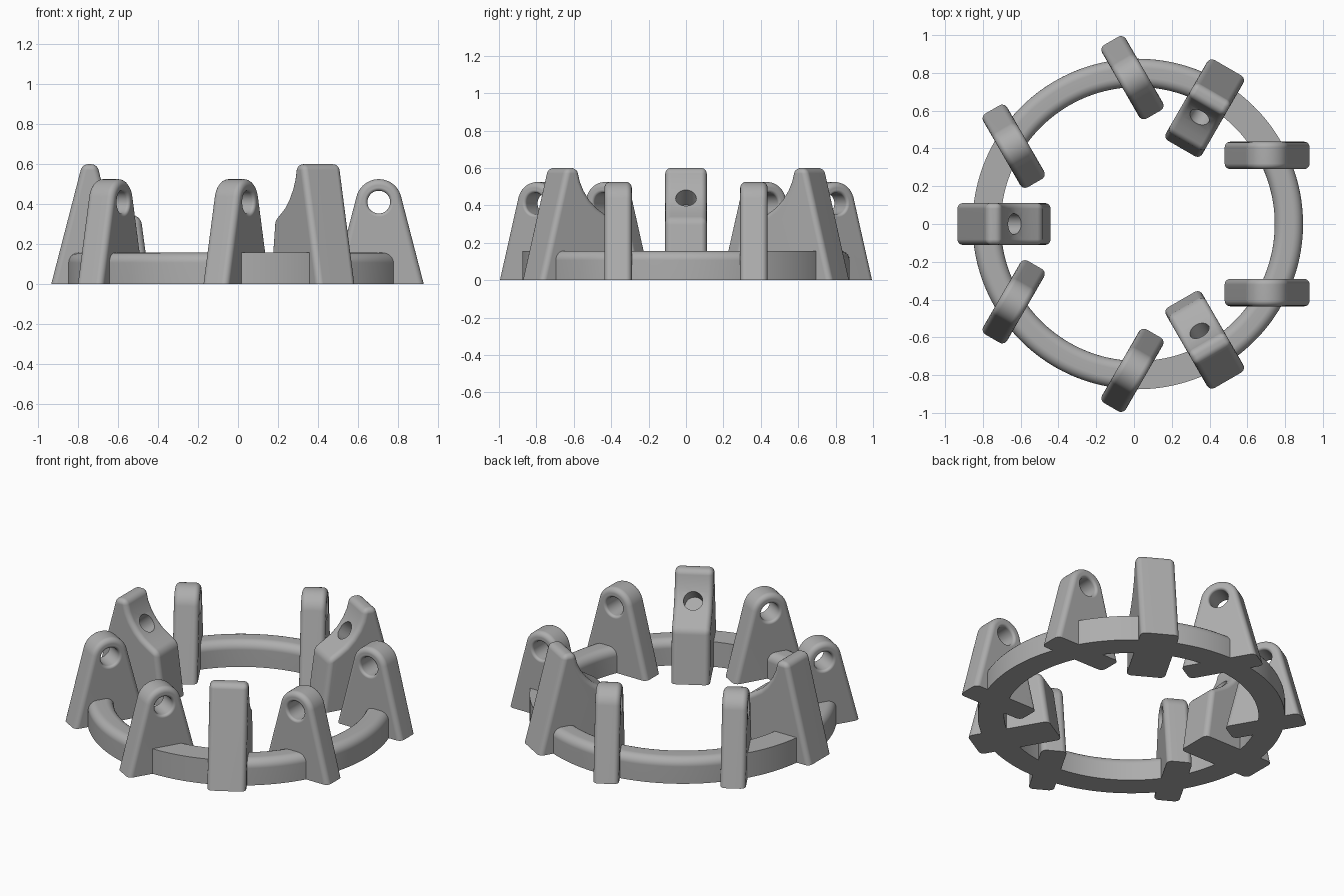
import bpy
import bmesh
from math import sin, cos, pi, radians
from mathutils import Matrix

cube = bpy.data.objects.get("Cube")
if cube:
    bpy.data.objects.remove(cube, do_unlink=True)

CENTRE_X = 0.02
R_IN, R_OUT, RING_H, FILLET = 0.725, 0.875, 0.157, 0.05

grey = bpy.data.materials.new("plain grey")
grey.use_nodes = True
grey.diffuse_color = (0.42, 0.42, 0.42, 1)
grey.node_tree.nodes["Principled BSDF"].inputs["Base Color"].default_value = grey.diffuse_color


def to_mesh(bm, name):
    bmesh.ops.recalc_face_normals(bm, faces=bm.faces)
    me = bpy.data.meshes.new(name)
    bm.to_mesh(me)
    bm.free()
    me.materials.append(grey)
    return me


def place(name, me, angle=0.0):
    ob = bpy.data.objects.new(name, me)
    ob.location.x = CENTRE_X
    ob.rotation_euler.z = angle
    bpy.context.collection.objects.link(ob)
    me.shade_smooth()
    me.set_sharp_from_angle(angle=radians(35))
    wn = ob.modifiers.new("even normals", 'WEIGHTED_NORMAL')
    wn.keep_sharp = True
    return ob


def rounded_prism(profile, y0, y1, radius):
    """Extrude an x-z profile along y and round every sharp edge off the floor."""
    bm = bmesh.new()
    face = bm.faces.new([bm.verts.new((x, y0, z)) for x, z in profile])
    ext = bmesh.ops.extrude_face_region(bm, geom=[face])
    moved = [v for v in ext["geom"] if isinstance(v, bmesh.types.BMVert)]
    bmesh.ops.translate(bm, verts=moved, vec=(0, y1 - y0, 0))
    bmesh.ops.recalc_face_normals(bm, faces=bm.faces)
    edges = [e for e in bm.edges
             if e.calc_face_angle(0) > 0.4 and max(v.co.z for v in e.verts) > 0.001]
    bmesh.ops.bevel(bm, geom=edges, offset=radius, offset_type='OFFSET', segments=5,
                    profile=0.5, affect='EDGES', clamp_overlap=False)
    return bm


def cut(bm, cutter_bm, name):
    """Return the mesh of bm with the cutter taken away."""
    body = bpy.data.objects.new(name, to_mesh(bm, name))
    cutter = bpy.data.objects.new(name + "_cutter", to_mesh(cutter_bm, name + "_cutter"))
    cutter.hide_render = True
    for ob in (body, cutter):
        bpy.context.collection.objects.link(ob)
    mod = body.modifiers.new("hole", 'BOOLEAN')
    mod.operation, mod.solver, mod.object = 'DIFFERENCE', 'EXACT', cutter
    deps = bpy.context.evaluated_depsgraph_get()
    me = bpy.data.meshes.new_from_object(body.evaluated_get(deps))
    for ob in (body, cutter):
        bpy.data.objects.remove(ob, do_unlink=True)
    return me


def lathe(points, steps=40):
    """Closed solid of revolution about y from (radius, y) points."""
    bm = bmesh.new()
    rings = [[bm.verts.new((r * cos(2 * pi * i / steps), y, r * sin(2 * pi * i / steps)))
              for i in range(steps)] for r, y in points]
    for a, b in zip(rings, rings[1:]):
        for i in range(steps):
            j = (i + 1) % steps
            bm.faces.new((a[i], a[j], b[j], b[i]))
    bm.faces.new(rings[0])
    bm.faces.new(rings[-1])
    return bm


def ring_arc(name, section, start, end):
    """Sweep an r-z section around z between two angles in degrees."""
    bm = bmesh.new()
    steps = int((end - start) / 2)
    rows = []
    for i in range(steps + 1):
        a = radians(start + (end - start) * i / steps)
        rows.append([bm.verts.new((r * cos(a), r * sin(a), z)) for r, z in section])
    n = len(section)
    for a, b in zip(rows, rows[1:]):
        for i in range(n):
            j = (i + 1) % n
            bm.faces.new((a[i], a[j], b[j], b[i]))
    bm.faces.new(rows[0])
    bm.faces.new(rows[-1])
    return place(name, to_mesh(bm, name))


# Ring sections: one with rounded top edges, one square
square = [(R_IN, 0), (R_OUT, 0), (R_OUT, RING_H), (R_IN, RING_H)]
rounded = square[:2]
for r, first in ((R_OUT - FILLET, 0), (R_IN + FILLET, pi / 2)):
    for i in range(7):
        a = first + pi / 2 * i / 6
        rounded.append((r + FILLET * cos(a), RING_H - FILLET + FILLET * sin(a)))

# Lug: tapered plate with a round head and a through hole with eased rims
LUG_X, HOLE_Z, HEAD, THICK = 0.685, 0.41, 0.115, 0.146
lug_profile = [(LUG_X - 0.225, 0), (LUG_X + 0.225, 0)]
for i in range(25):
    a = 0.25 + (pi - 0.5) * i / 24
    lug_profile.append((LUG_X + HEAD * cos(a), HOLE_Z + HEAD * sin(a)))
rim = [(0.057 + 0.016 * (1 - cos(a)), THICK / 2 - 0.016 + 0.016 * sin(a))
       for a in (0, pi / 8, pi / 4, 3 * pi / 8, pi / 2)]
rim.append((0.073, THICK))
bore = lathe([(r, -y) for r, y in reversed(rim)] + rim)
bmesh.ops.translate(bore, verts=bore.verts, vec=(LUG_X, 0, HOLE_Z))
lug_mesh = cut(rounded_prism(lug_profile, -THICK / 2, THICK / 2, 0.03), bore, "lug")

# Tall post: sloped back, scooped inner face with a blind socket
post_profile = [(0.462, 0), (0.955, 0), (0.80, 0.60), (0.725, 0.60),
                (0.708, 0.53), (0.685, 0.48), (0.65, 0.43), (0.61, 0.39),
                (0.565, 0.36), (0.505, 0.325)]
socket = lathe([(0.055, -0.12), (0.055, 0.12)])
aim = Matrix.Translation((0.655, 0, 0.437)) @ Matrix.Rotation(radians(-50), 4, 'Y') \
    @ Matrix.Rotation(radians(90), 4, 'X')
bmesh.ops.transform(socket, matrix=aim, verts=socket.verts)
post_mesh = cut(rounded_prism(post_profile, -0.111, 0.111, 0.03), socket, "post")

# Three matching sectors
for k in range(3):
    turn = 120 * k
    ring_arc(f"square_ring_section_{k + 1}", square, turn + 27, turn + 60)
    ring_arc(f"rounded_ring_section_{k + 1}", rounded, turn + 60, turn + 147)
    place(f"tall_post_{k + 1}", post_mesh, radians(turn + 60))
    for side, label in ((1, "a"), (-1, "b")):
        lug = place(f"lug_{k + 1}{label}", lug_mesh, radians(turn))
        a = radians(turn)
        lug.location.x -= 0.363 * side * sin(a)
        lug.location.y += 0.363 * side * cos(a)
